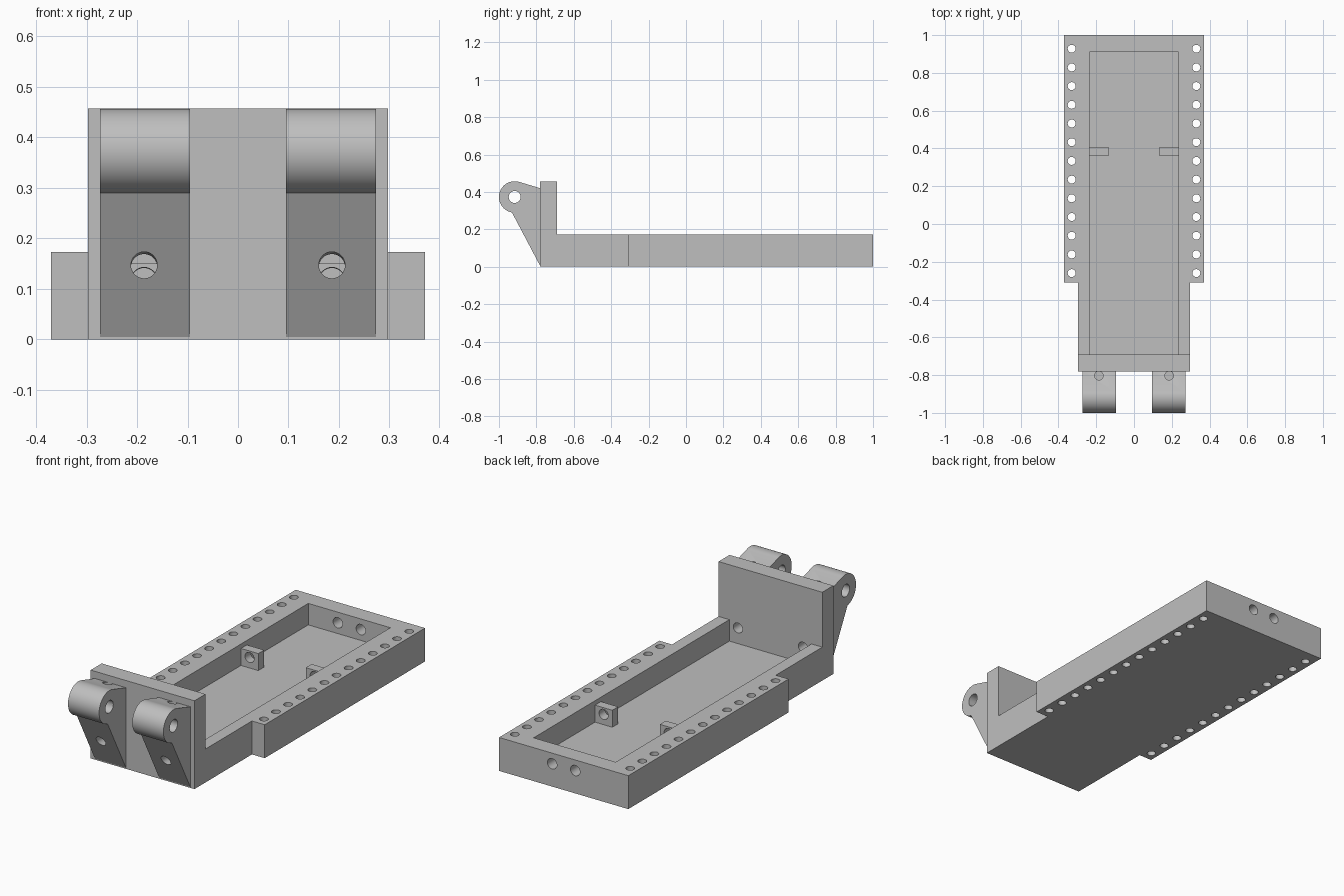
import bpy, bmesh, math
from mathutils import Vector

if "Cube" in bpy.data.objects:
    bpy.data.objects.remove(bpy.data.objects["Cube"])

GREY = bpy.data.materials.new("light grey")
GREY.use_nodes = True
GREY.diffuse_color = (0.52, 0.52, 0.52, 1)
GREY.node_tree.nodes["Principled BSDF"].inputs["Base Color"].default_value = (0.52, 0.52, 0.52, 1)


def finish(name, bm):
    bmesh.ops.recalc_face_normals(bm, faces=bm.faces)
    mesh = bpy.data.meshes.new(name)
    bm.to_mesh(mesh)
    bm.free()
    mesh.materials.append(GREY)
    obj = bpy.data.objects.new(name, mesh)
    bpy.context.collection.objects.link(obj)
    return obj


def prism(name, points, offset):
    """Extrude a closed outline along an offset."""
    bm = bmesh.new()
    face = bm.faces.new([bm.verts.new(p) for p in points])
    out = bmesh.ops.extrude_face_region(bm, geom=[face], use_keep_orig=True)
    verts = [g for g in out["geom"] if isinstance(g, bmesh.types.BMVert)]
    bmesh.ops.translate(bm, verts=verts, vec=offset)
    return finish(name, bm)


def box(name, x, y, z):
    pts = [(x[0], y[0], z[0]), (x[1], y[0], z[0]), (x[1], y[1], z[0]), (x[0], y[1], z[0])]
    return prism(name, pts, (0, 0, z[1] - z[0]))


def rods(name, spans, radius):
    """Cylinders between pairs of points, in one mesh."""
    bm = bmesh.new()
    for a, b in spans:
        a, b = Vector(a), Vector(b)
        turn = (b - a).to_track_quat("Z", "Y").to_matrix().to_4x4()
        turn.translation = (a + b) / 2
        bmesh.ops.create_cone(bm, cap_ends=True, segments=32, radius1=radius,
                              radius2=radius, depth=(b - a).length, matrix=turn)
    return finish(name, bm)


def cut(obj, *cutters):
    bpy.ops.object.select_all(action="DESELECT")
    bpy.context.view_layer.objects.active = obj
    obj.select_set(True)
    for c in cutters:
        mod = obj.modifiers.new("cut", "BOOLEAN")
        mod.operation, mod.solver, mod.object = "DIFFERENCE", "EXACT", c
        bpy.ops.object.modifier_apply(modifier=mod.name)
    bpy.ops.object.shade_smooth_by_angle(angle=math.radians(30))


SIDES = (-1, 1)
FLOOR, RIM = 0.062, 0.173
PLATE_BACK, PLATE_FRONT = -0.69, -0.78

# Cutters
cavity = box("cavity_cutter", (-0.235, 0.235), (-0.75, 0.91), (FLOOR, 0.3))
rail_holes = rods("rail_hole_cutter", [((s * 0.33, 0.928 - i * 0.099, -0.1),
                                        (s * 0.33, 0.928 - i * 0.099, 0.3))
                                       for s in SIDES for i in range(13)], 0.021)
end_holes = rods("end_hole_cutter", [((s * 0.066, 0.85, 0.118), (s * 0.066, 1.1, 0.118))
                                     for s in SIDES], 0.027)
# Long, slightly sloping bores through brackets, front plate and guide blocks
bores = rods("bore_cutter", [((s * 0.186, -1.05, 0.152), (s * 0.186, 0.5, 0.113))
                             for s in SIDES], 0.026)
pin_hole = rods("pin_hole_cutter", [((-0.5, -0.916, 0.373), (0.5, -0.916, 0.373))], 0.032)
top_holes = rods("top_hole_cutter", [((s * 0.186, -0.803, 0.2), (s * 0.186, -0.803, 0.6))
                                     for s in SIDES], 0.023)

# Stepped tray, open towards the front plate
half = [(0.297, PLATE_BACK), (0.297, -0.31), (0.37, -0.31), (0.37, 1)]
outline = half + [(-x, y) for x, y in reversed(half)]
tray = prism("tray", [(x, y, 0) for x, y in outline], (0, 0, RIM))
cut(tray, cavity, rail_holes, end_holes)

# Upright front plate
plate = box("front_plate", (-0.297, 0.297), (PLATE_FRONT, PLATE_BACK), (0, 0.457))
cut(plate, bores)

# Hinge brackets and guide blocks
arc = [math.radians(75 + 185 * i / 32) for i in range(33)]
profile = [(-0.77, 0.005), (PLATE_FRONT, 0.005)]
profile += [(-0.916 + 0.084 * math.cos(a), 0.373 + 0.084 * math.sin(a)) for a in reversed(arc)]
profile += [(PLATE_FRONT, 0.42), (-0.77, 0.42)]
for s, side in zip(SIDES, ("right", "left")):
    bracket = prism(side + "_hinge_bracket", [(s * 0.184 - 0.089, y, z) for y, z in profile],
                    (0.178, 0, 0))
    cut(bracket, pin_hole, top_holes, bores)
    block = box(side + "_guide_block", sorted((s * 0.136, s * 0.24)), (0.36, 0.408),
                (FLOOR - 0.01, 0.15))
    cut(block, bores)

for c in (cavity, rail_holes, end_holes, bores, pin_hole, top_holes):
    bpy.data.objects.remove(c)
